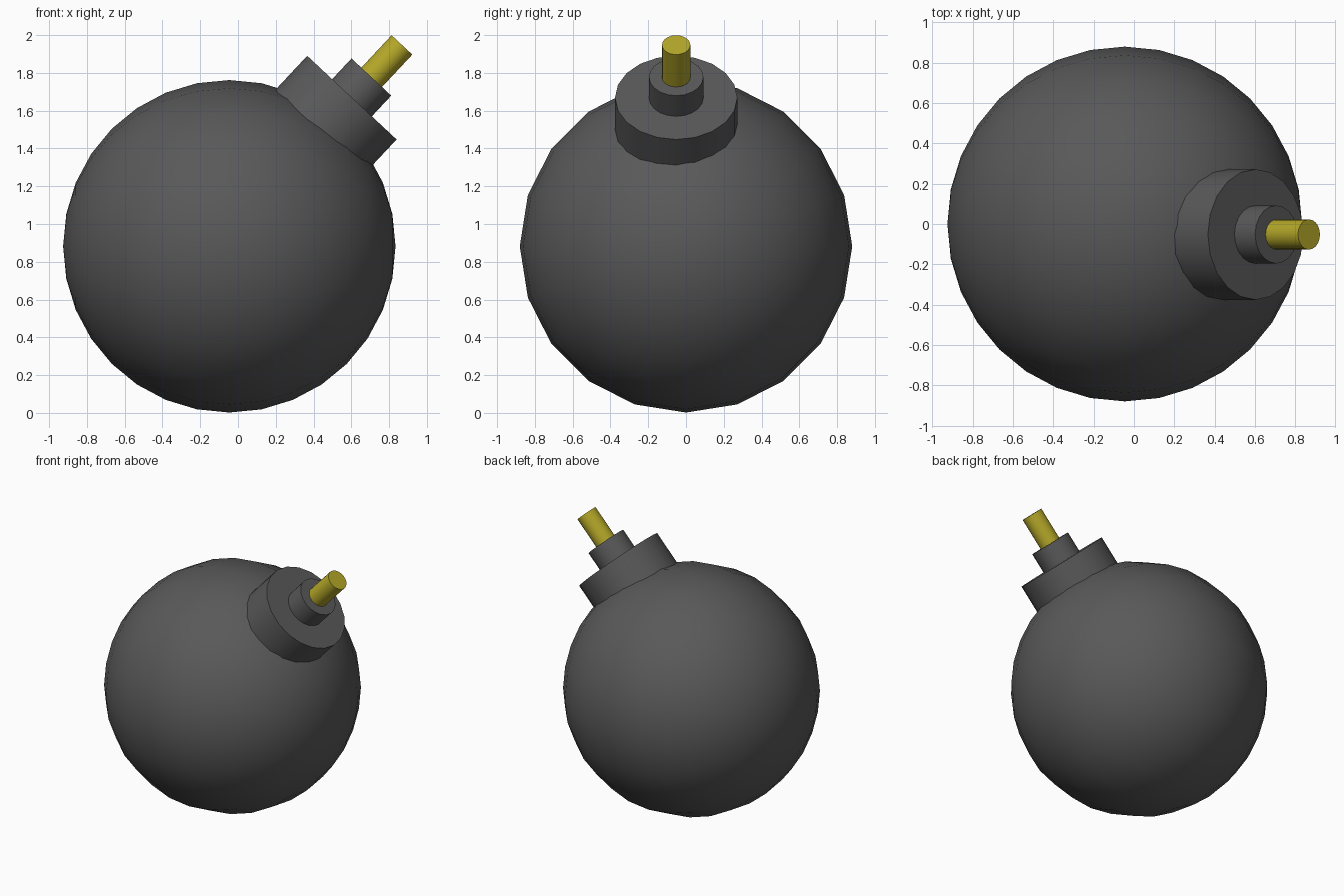
import bpy, math
from mathutils import Vector

if "Cube" in bpy.data.objects:
    bpy.data.objects.remove(bpy.data.objects["Cube"])


def material(name, rgb):
    m = bpy.data.materials.new(name)
    m.diffuse_color = (*rgb, 1)
    m.use_nodes = True
    m.node_tree.nodes["Principled BSDF"].inputs["Base Color"].default_value = m.diffuse_color
    return m


dark = material("dark grey", (0.1, 0.1, 0.1))
yellow = material("mustard yellow", (0.46, 0.39, 0.022))

TILT = math.radians(43.1)                       # lean of the neck towards +x
AXIS = Vector((math.sin(TILT), 0, math.cos(TILT)))


def finish(name, mat):
    ob = bpy.context.object
    ob.name = name
    ob.data.materials.append(mat)
    bpy.ops.object.shade_smooth_by_angle(angle=math.radians(35))
    return ob


def stub(name, top, radius, length, mat):
    """Tilted cylinder whose outer cap is centred on top."""
    centre = Vector(top) - AXIS * length / 2
    bpy.ops.mesh.primitive_cylinder_add(vertices=20, radius=radius, depth=length,
                                        location=centre, rotation=(0, TILT, 0))
    return finish(name, mat)


# Round body, poles along x
bpy.ops.mesh.primitive_uv_sphere_add(segments=20, ring_count=16, radius=0.88,
                                     location=(-0.046, 0, 0.882),
                                     rotation=(0, math.pi / 2, 0))
finish("body", dark)

# Neck collar, fuse holder and fuse
stub("collar", (0.603, -0.052, 1.669), 0.324, 0.30, dark)
stub("fuse_holder", (0.706, -0.052, 1.778), 0.144, 0.18, dark)
stub("fuse", (0.868, -0.052, 1.948), 0.075, 0.26, yellow)
